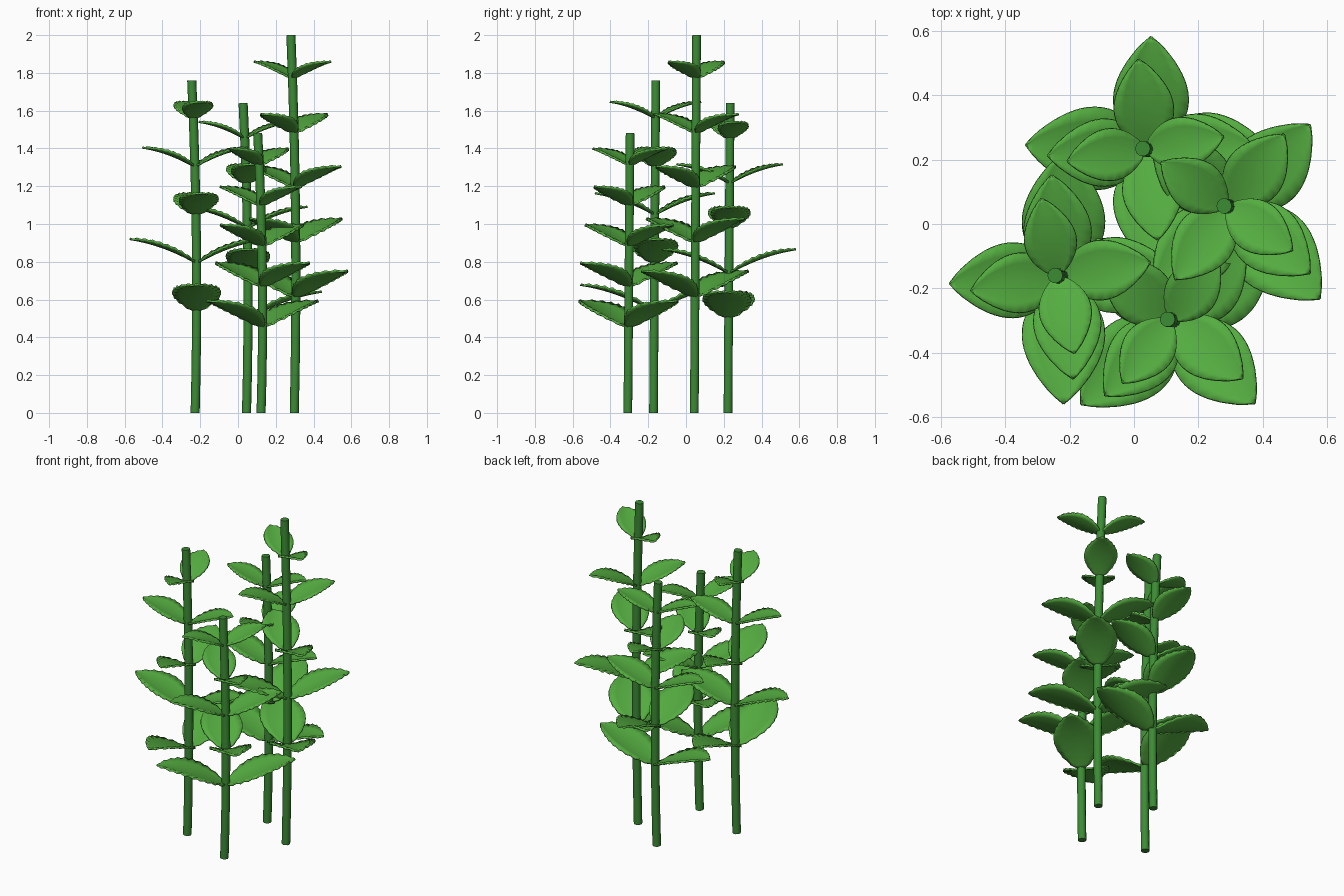
import bpy, bmesh, math
from mathutils import Matrix, Vector

cube = bpy.data.objects.get("Cube")
if cube:
    bpy.data.objects.remove(cube)


def material(name, color):
    m = bpy.data.materials.new(name)
    m.use_nodes = True
    m.diffuse_color = color
    m.node_tree.nodes["Principled BSDF"].inputs["Base Color"].default_value = color
    return m


LEAF = material("leaf green", (0.09, 0.42, 0.052, 1))
STEM = material("stem green", (0.045, 0.26, 0.035, 1))


def smooth(obj, angle):
    bpy.ops.object.select_all(action="DESELECT")
    obj.select_set(True)
    bpy.context.view_layer.objects.active = obj
    bpy.ops.object.shade_smooth_by_angle(angle=math.radians(angle))


def stem_point(base, height, s):
    # slight lean plus a gentle bow
    bow = 4 * s * (1 - s)
    return Vector((base[0] - 0.018 * s + 0.016 * bow, base[1] + 0.012 * s, height * s))


def make_stem(name, base, height):
    curve = bpy.data.curves.new(name, "CURVE")
    curve.dimensions = "3D"
    curve.bevel_depth = 0.024
    curve.bevel_resolution = 3
    curve.use_fill_caps = True
    spline = curve.splines.new("POLY")
    steps = 8
    spline.points.add(steps)
    for i, p in enumerate(spline.points):
        p.co = (*stem_point(base, height, i / steps), 1)
    obj = bpy.data.objects.new(name, curve)
    bpy.context.collection.objects.link(obj)
    bpy.ops.object.select_all(action="DESELECT")
    obj.select_set(True)
    bpy.context.view_layer.objects.active = obj
    bpy.ops.object.convert(target="MESH")
    obj = bpy.context.object
    obj.data.materials.clear()
    obj.data.materials.append(STEM)
    smooth(obj, 40)


def add_leaf(bm, origin, azimuth, length):
    # ovate blade along +x: arched lengthwise, slightly cupped, rippled rim
    rows, cols = 18, 6
    frame = Matrix.Translation(origin) @ Matrix.Rotation(azimuth, 4, "Z")
    grid = []
    for i in range(rows + 1):
        t = 0.02 + 0.98 * i / rows
        half = 0.33 * length * max(math.sin(math.pi * t ** 0.85), 0.002) ** 0.8
        arch = 0.36 * length * (t + 0.6 * t * (1 - t))
        row = []
        for j in range(cols + 1):
            v = 2 * j / cols - 1
            ripple = 0.01 * length * (-1) ** i * v ** 6
            cup = 0.05 * length * v * v * half / (0.33 * length)
            co = Vector((t * length, v * half, arch + cup + ripple))
            row.append(bm.verts.new(frame @ co))
        grid.append(row)
    for a, b in zip(grid, grid[1:]):
        for j in range(cols):
            bm.faces.new((a[j], b[j], b[j + 1], a[j + 1]))


def make_leaves(name, base, height, start):
    # five opposite pairs, each turned a little past a right angle
    bm = bmesh.new()
    for k in range(5):
        origin = stem_point(base, height, 0.305 + 0.145 * k)
        azimuth = math.radians(start + 93 * k)
        for side in (0, math.pi):
            add_leaf(bm, origin, azimuth + side, 0.39 - 0.036 * k)
    mesh = bpy.data.meshes.new(name)
    bm.to_mesh(mesh)
    bm.free()
    mesh.materials.append(LEAF)
    obj = bpy.data.objects.new(name, mesh)
    bpy.context.collection.objects.link(obj)
    solid = obj.modifiers.new("thickness", "SOLIDIFY")
    solid.thickness = 0.01
    solid.offset = 0
    smooth(obj, 40)


# name, base position, height, azimuth of the lowest leaf pair
PLANTS = [
    ("left", (-0.227, -0.172), 1.76, 270),
    ("back", (0.045, 0.222), 1.64, 177),
    ("front", (0.122, -0.308), 1.48, 221),
    ("right", (0.298, 0.044), 2.0, 314),
]
for side, base, height, start in PLANTS:
    make_stem(side + "_stem", base, height)
    make_leaves(side + "_leaves", base, height, start)
